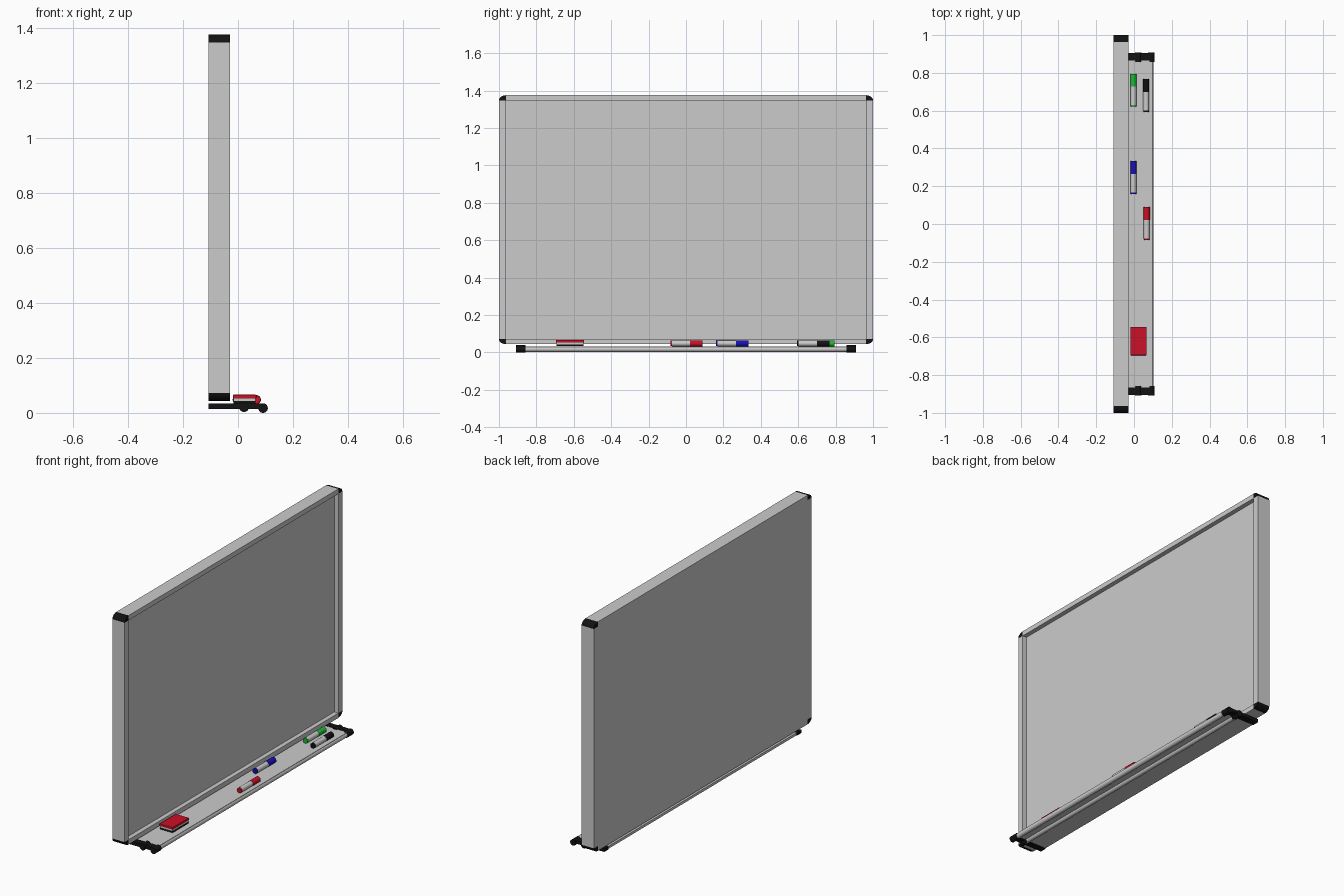
import bpy, bmesh, math
from mathutils import Vector

if "Cube" in bpy.data.objects:
    bpy.data.objects.remove(bpy.data.objects["Cube"])


def material(name, rgb):
    m = bpy.data.materials.new(name)
    m.diffuse_color = (*rgb, 1)
    m.use_nodes = True
    m.node_tree.nodes["Principled BSDF"].inputs["Base Color"].default_value = m.diffuse_color
    return m


BLACK = material("black_plastic", (0.006, 0.006, 0.006))
RED = material("red", (0.6, 0.005, 0.02))
GREEN = material("green", (0.01, 0.5, 0.03))
BLUE = material("blue", (0.01, 0.005, 0.5))
WHITE = material("white", (0.6, 0.6, 0.6))


def finish(name, bm, mat=None, smooth=False):
    bmesh.ops.recalc_face_normals(bm, faces=bm.faces)
    me = bpy.data.meshes.new(name)
    bm.to_mesh(me)
    bm.free()
    ob = bpy.data.objects.new(name, me)
    bpy.context.collection.objects.link(ob)
    if mat:
        me.materials.append(mat)
    if smooth:
        bpy.ops.object.select_all(action='DESELECT')
        ob.select_set(True)
        bpy.context.view_layer.objects.active = ob
        bpy.ops.object.shade_smooth_by_angle(angle=math.radians(40))
    return ob


def prism(name, points, axis, step, mat=None, smooth=False):
    """Extrude a planar outline by step; axis maps 2D points to 3D."""
    bm = bmesh.new()
    face = bm.faces.new([bm.verts.new(axis(a, b)) for a, b in points])
    ext = bmesh.ops.extrude_face_region(bm, geom=[face])
    bmesh.ops.translate(bm, vec=Vector(step), verts=[v for v in ext["geom"] if isinstance(v, bmesh.types.BMVert)])
    return finish(name, bm, mat, smooth)


def box(name, x, y, z, mat=None, bevel=0):
    pts = [(x[0], z[0]), (x[1], z[0]), (x[1], z[1]), (x[0], z[1])]
    ob = prism(name, pts, lambda a, b: (a, y[0], b), (0, y[1] - y[0], 0), mat)
    if bevel:
        mod = ob.modifiers.new("edges", 'BEVEL')
        mod.width, mod.segments = bevel, 2
    return ob


def rod(name, x, z, r, y0, y1, mat=None, sides=24):
    pts = [(x + r * math.cos(2 * math.pi * i / sides), z + r * math.sin(2 * math.pi * i / sides))
           for i in range(sides)]
    return prism(name, pts, lambda a, b: (a, y0, b), (0, y1 - y0, 0), mat, True)


# writing board and frame rails
X0, X1 = -0.108, -0.029
ZB, ZT = 0.044, 1.375
W, H = 0.037, 0.028
box("board_panel", (X0, -0.055), (-1 + W, 1 - W), (ZB + H, ZT - H))
box("top_rail", (X0, X1), (-1 + W, 1 - W), (ZT - H, ZT))
box("bottom_rail", (X0, X1), (-1 + W, 1 - W), (ZB, ZB + H))

for side, s in (("left", -1), ("right", 1)):
    box(side + "_rail", (X0, X1), (min(s, s * (1 - W)), max(s, s * (1 - W))), (ZB + H, ZT - H))
    # rounded black corner caps
    for level, t, zc in (("top", 1, ZT - H), ("bottom", -1, ZB + H)):
        pts = [(s * (1 - W), zc)]
        for i in range(7):
            a = i * math.pi / 12
            pts.append((s * (1 - W + W * math.cos(a)), zc + t * H * math.sin(a)))
        prism(f"{side}_{level}_corner", pts, lambda a, b: (X0, a, b), (X1 - X0, 0, 0), BLACK, True)

# pen tray with two rounded ribs
box("tray_plate", (-0.106, 0.098), (-0.87, 0.87), (0.017, 0.032))
rod("tray_middle_rib", 0.022, 0.0175, 0.0145, -0.87, 0.87)
rod("tray_front_rib", 0.090, 0.0175, 0.0145, -0.87, 0.87)

# black tray ends, mirrored to the other side
for part in (box("tray_end_plate", (X0, 0.095), (0.865, 0.905), (0.015, 0.034), BLACK),
             rod("tray_end_middle_knob", 0.022, 0.021, 0.018, 0.857, 0.909, BLACK),
             rod("tray_end_front_knob", 0.091, 0.0175, 0.0175, 0.857, 0.909, BLACK)):
    part.modifiers.new("both_ends", 'MIRROR').use_axis = (False, True, False)

# markers: plug, barrel and cap
for colour, mat, x, y in (("green", GREEN, -0.003, 0.622), ("black", BLACK, 0.064, 0.594),
                          ("blue", BLUE, -0.003, 0.160), ("red", RED, 0.067, -0.084)):
    rod(colour + "_marker_plug", x, 0.048, 0.015, y, y + 0.008, mat)
    rod(colour + "_marker_barrel", x, 0.048, 0.0155, y + 0.008, y + 0.106, WHITE)
    rod(colour + "_marker_cap", x, 0.048, 0.0165, y + 0.106, y + 0.173, mat)

# eraser in three layers
box("eraser_felt", (-0.016, 0.064), (-0.692, -0.548), (0.033, 0.043), BLACK)
box("eraser_core", (-0.016, 0.064), (-0.692, -0.548), (0.043, 0.052), WHITE)
box("eraser_grip", (-0.019, 0.067), (-0.695, -0.545), (0.052, 0.066), RED, 0.003)
